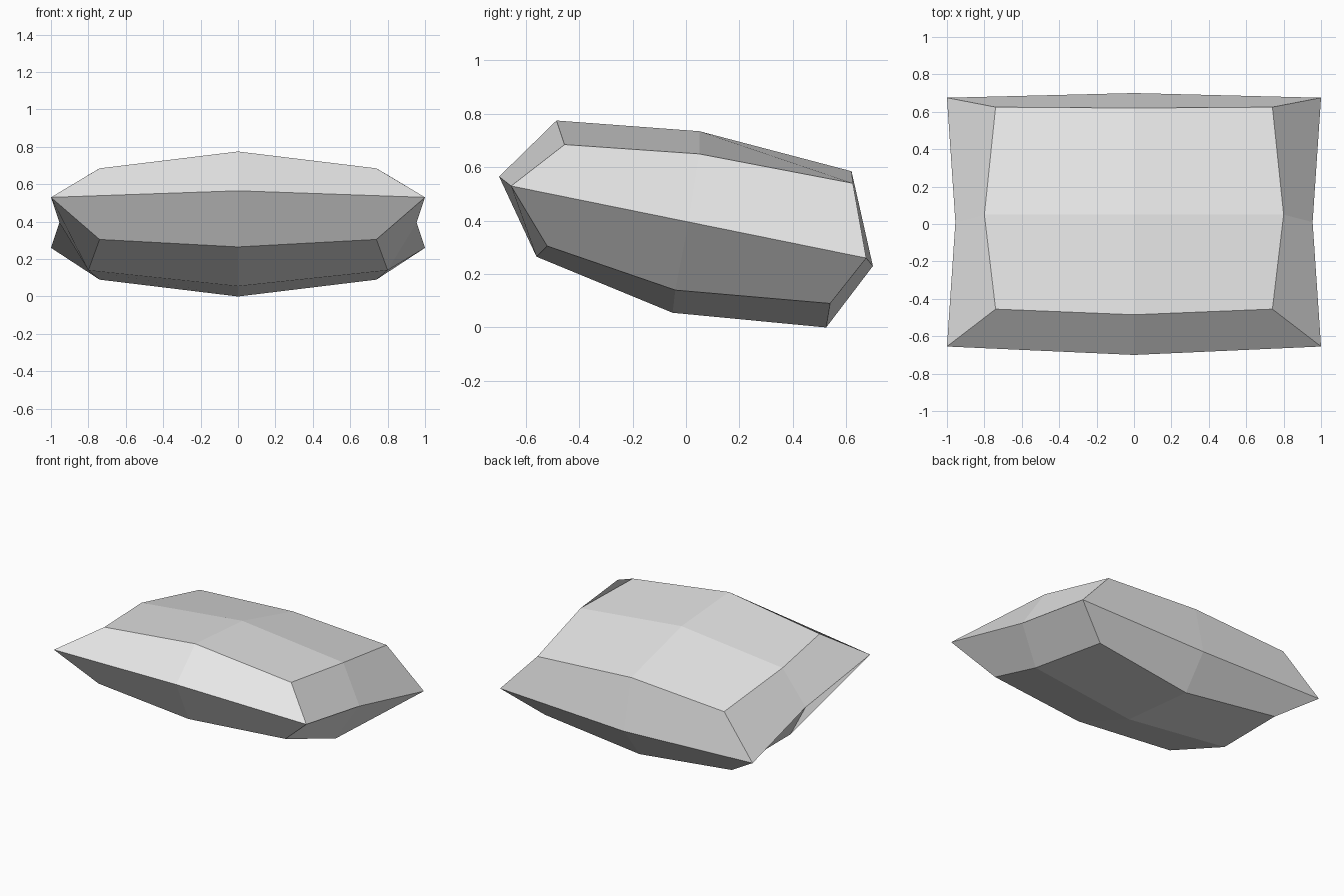
import bpy
import bmesh

if "Cube" in bpy.data.objects:
    bpy.data.objects.remove(bpy.data.objects["Cube"], do_unlink=True)

# Soft grey fabric
fabric = bpy.data.materials.new("light grey fabric")
fabric.use_nodes = True
colour = (0.8, 0.8, 0.8, 1)
fabric.diffuse_color = colour
fabric.node_tree.nodes["Principled BSDF"].inputs["Base Color"].default_value = colour

# Each layer has front, middle and back rows:
# (half width, side y, side z, centre y, centre z)
bottom = [(0.74, -0.52, 0.305, -0.56, 0.265),
          (0.80, -0.04, 0.14, -0.05, 0.055),
          (0.74, 0.54, 0.09, 0.525, 0.0)]
seam = [(1.0, -0.655, 0.53, -0.70, 0.565),
        (0.955, 0.01, 0.395, 0.0, 0.395),
        (1.0, 0.675, 0.26, 0.70, 0.23)]
top = [(0.74, -0.455, 0.685, -0.485, 0.775),
       (0.80, 0.05, 0.65, 0.05, 0.735),
       (0.74, 0.625, 0.54, 0.62, 0.585)]

bm = bmesh.new()


def add_grid(rows):
    """Three by three points, mirrored across x."""
    return [[bm.verts.new((-w, ys, zs)), bm.verts.new((0, yc, zc)),
             bm.verts.new((w, ys, zs))] for w, ys, zs, yc, zc in rows]


def outline(g):
    """The eight border points in order."""
    return g[0] + [g[1][2]] + g[2][::-1] + [g[1][0]]


grids = [add_grid(rows) for rows in (bottom, seam, top)]

# Puffed panels above and below
for g in (grids[0], grids[2]):
    for r in range(2):
        for c in range(2):
            bm.faces.new((g[r][c], g[r][c + 1], g[r + 1][c + 1], g[r + 1][c]))

# Sloping sides that meet at the seam
for low, high in zip(grids, grids[1:]):
    a, b = outline(low), outline(high)
    for i in range(8):
        j = (i + 1) % 8
        bm.faces.new((a[i], a[j], b[j], b[i]))

bm.verts.remove(grids[1][1][1])
bmesh.ops.recalc_face_normals(bm, faces=bm.faces)

mesh = bpy.data.meshes.new("cushion")
bm.to_mesh(mesh)
bm.free()
mesh.materials.append(fabric)
cushion = bpy.data.objects.new("cushion", mesh)
bpy.context.collection.objects.link(cushion)
